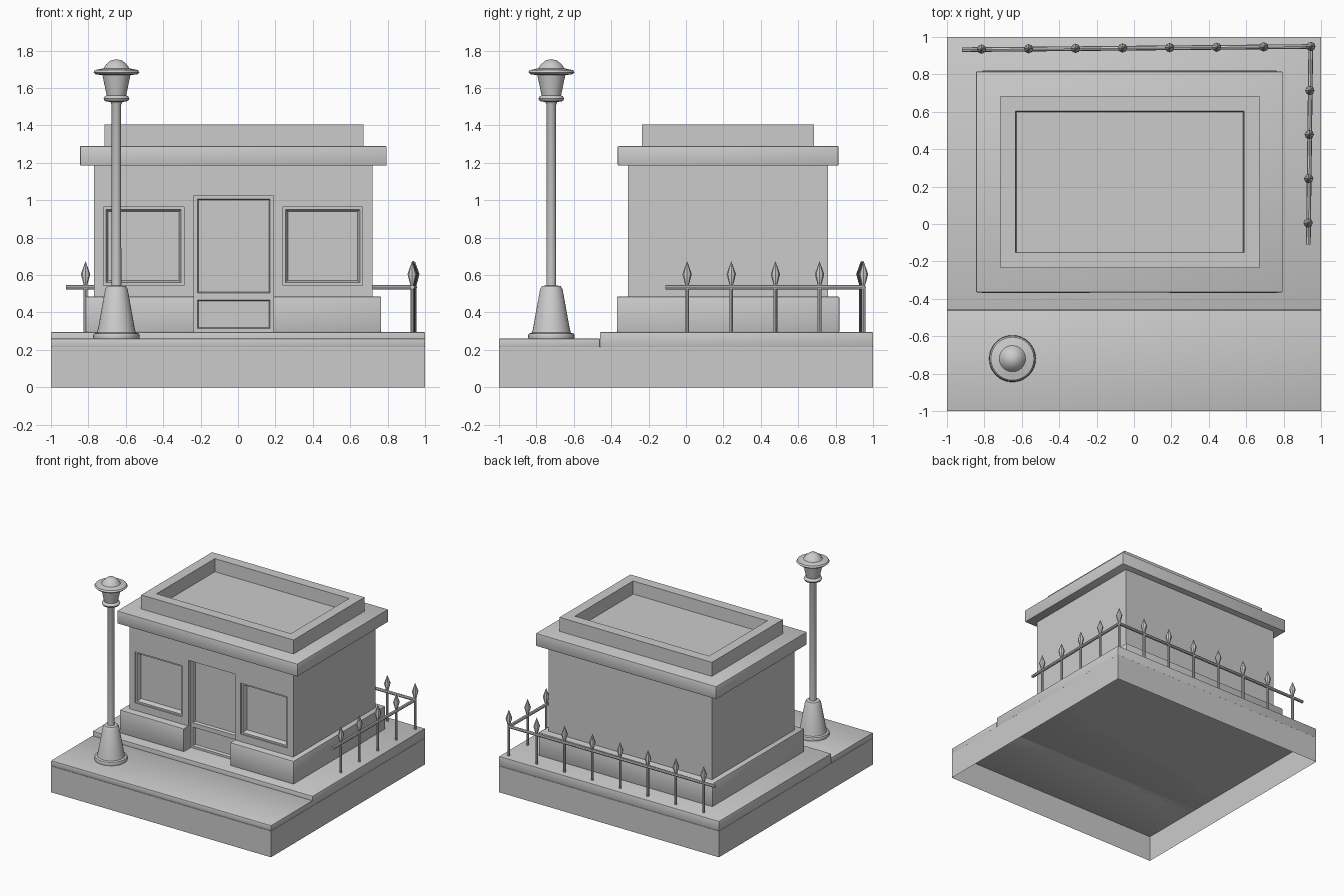
import bpy, bmesh, math
from mathutils import Vector

if "Cube" in bpy.data.objects:
    bpy.data.objects.remove(bpy.data.objects["Cube"])


def finish(bm, name, smooth=False):
    bmesh.ops.recalc_face_normals(bm, faces=bm.faces)
    me = bpy.data.meshes.new(name)
    bm.to_mesh(me)
    bm.free()
    ob = bpy.data.objects.new(name, me)
    bpy.context.collection.objects.link(ob)
    if smooth:
        bpy.ops.object.select_all(action='DESELECT')
        ob.select_set(True)
        bpy.context.view_layer.objects.active = ob
        bpy.ops.object.shade_smooth_by_angle(angle=math.radians(40))
    return ob


def box_bm(x, y, z):
    bm = bmesh.new()
    bmesh.ops.create_cube(bm, size=1)
    for v in bm.verts:
        v.co = Vector([(r[0] + r[1]) / 2 + c * (r[1] - r[0]) for r, c in zip((x, y, z), v.co)])
    bm.normal_update()
    return bm


def face_along(bm, direction):
    return max(bm.faces, key=lambda f: f.normal.dot(Vector(direction)))


def box(name, x, y, z, bevel=0.0):
    bm = box_bm(x, y, z)
    if bevel:
        bmesh.ops.bevel(bm, geom=bm.edges[:], offset=bevel, segments=2, profile=0.5, affect='EDGES')
    return finish(bm, name, bevel > 0)


def panel(name, x, y, z, direction, border, sink, slope=0.0):
    """Box whose chosen face carries a border around a sunken field."""
    bm = box_bm(x, y, z)
    f = face_along(bm, direction)
    bmesh.ops.inset_region(bm, faces=[f], thickness=border, use_even_offset=True)
    bmesh.ops.inset_region(bm, faces=[f], thickness=max(slope, 0.0005), depth=-sink, use_even_offset=True)
    return finish(bm, name)


def lathe(name, profile, loc, sides):
    bm = bmesh.new()
    verts = [bm.verts.new((r, 0, z)) for r, z in profile]
    edges = [bm.edges.new(p) for p in zip(verts, verts[1:])]
    bmesh.ops.spin(bm, geom=verts + edges, axis=(0, 0, 1), cent=(0, 0, 0),
                   steps=sides, angle=2 * math.pi)
    bmesh.ops.remove_doubles(bm, verts=bm.verts[:], dist=0.0005)
    ob = finish(bm, name, True)
    ob.location = loc
    return ob


def rail(name, a, b, radius):
    a, b = Vector(a), Vector(b)
    bm = bmesh.new()
    bmesh.ops.create_cone(bm, cap_ends=True, segments=8, radius1=radius, radius2=radius,
                          depth=(b - a).length)
    ob = finish(bm, name, True)
    ob.location = (a + b) / 2
    ob.rotation_euler = (b - a).to_track_quat('Z', 'Y').to_euler()
    return ob


def cut(ob, cutters):
    for c in cutters:
        c.hide_render = True
        m = ob.modifiers.new("cut", 'BOOLEAN')
        m.operation, m.solver, m.object = 'DIFFERENCE', 'EXACT', c
        bpy.context.view_layer.objects.active = ob
        bpy.ops.object.modifier_apply(modifier=m.name)


# ground: base open underneath, road and raised pavement
bm = box_bm((-1, 1), (-1, 1), (0, 0.215))
bmesh.ops.delete(bm, geom=[face_along(bm, (0, 0, -1))], context='FACES_ONLY')
finish(bm, "base")
box("road", (-1, 1), (-1, -0.46), (0.215, 0.26), 0.004)
box("pavement", (-1, 1), (-0.46, 1), (0.215, 0.295), 0.004)

# building shell with door and window openings
walls = box("walls", (-0.77, 0.72), (-0.31, 0.76), (0.295, 1.19))
plinth = box("plinth", (-0.815, 0.765), (-0.37, 0.82), (0.295, 0.485), 0.006)
DOOR = (-0.235, 0.19)
WINDOWS = [(-0.72, -0.29), (0.24, 0.665)]
door_cut = box("door_cutter", DOOR, (-0.5, -0.24), (0.2, 1.025))
win_cuts = [box("window_cutter", w, (-0.5, -0.25), (0.545, 0.965)) for w in WINDOWS]
cut(walls, [door_cut] + win_cuts)
cut(plinth, [door_cut])
for c in [door_cut] + win_cuts:
    bpy.data.objects.remove(c)

# windows and door leaf
for w in WINDOWS:
    panel("window", w, (-0.3, -0.25), (0.545, 0.965), (0, -1, 0), 0.014, 0.035, 0.012)
panel("door_upper", DOOR, (-0.275, -0.24), (0.485, 1.025), (0, -1, 0), 0.018, 0.02, 0.007)
panel("door_lower", DOOR, (-0.275, -0.24), (0.295, 0.485), (0, -1, 0), 0.018, 0.02, 0.007)

# roof
box("cornice", (-0.845, 0.795), (-0.365, 0.815), (1.185, 1.29), 0.006)
panel("parapet", (-0.715, 0.67), (-0.235, 0.685), (1.28, 1.405), (0, 0, 1), 0.082, 0.105, 0.004)

# street lamp
lathe("street_lamp", [
    (0, 0.26), (0.122, 0.26), (0.125, 0.275), (0.12, 0.287), (0.104, 0.292), (0.098, 0.315),
    (0.06, 0.525), (0.05, 0.541), (0.026, 0.545), (0.025, 1.51), (0.032, 1.525),
    (0.062, 1.53), (0.069, 1.543), (0.062, 1.556), (0.052, 1.56), (0.075, 1.67),
    (0.11, 1.672), (0.123, 1.684), (0.115, 1.696), (0.07, 1.705), (0.055, 1.727),
    (0.03, 1.748), (0, 1.754)], (-0.65, -0.72, 0), 32)

# fence posts with spear tips
spots = [(-0.815 + i * 0.2515, 0.935 + i * 0.002) for i in range(8)]
spots += [(0.943 - i * 0.003, 0.95 - i * 0.236) for i in range(1, 5)]
for x, y in spots:
    lathe("fence_post", [(0, 0.29), (0.01, 0.29), (0.01, 0.53), (0.009, 0.545),
                         (0.025, 0.605), (0, 0.675)], (x, y, 0), 8)
rail("back_rail", (-0.92, 0.932, 0.535), (0.945, 0.949, 0.535), 0.0125)
rail("side_rail", (0.945, 0.949, 0.535), (0.932, -0.11, 0.535), 0.0125)
